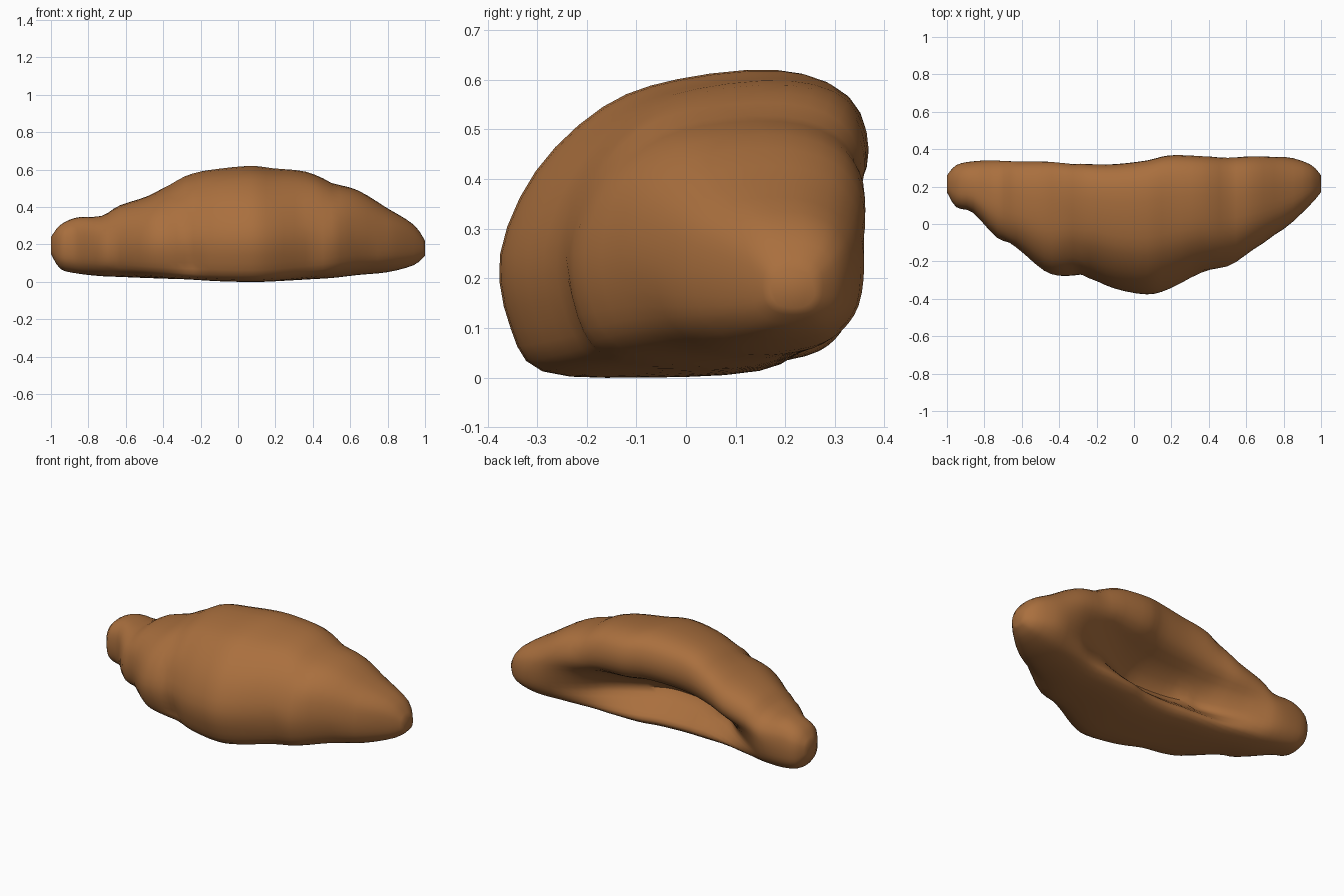
import bpy, bmesh, math
from mathutils import Vector

if "Cube" in bpy.data.objects:
    bpy.data.objects.remove(bpy.data.objects["Cube"])

crust = bpy.data.materials.new("baked crust brown")
crust.diffuse_color = (0.40, 0.16, 0.048, 1)
crust.use_nodes = True
crust.node_tree.nodes["Principled BSDF"].inputs["Base Color"].default_value = crust.diffuse_color

# Stations along the roll: x, front y, back y, bottom z, top z, hollow amount
STATIONS = [
    (-1.00, 0.17, 0.26, 0.15, 0.24, 0.0),
    (-0.95, 0.09, 0.315, 0.07, 0.305, 0.0),
    (-0.86, 0.06, 0.335, 0.045, 0.345, 0.0),
    (-0.73, -0.08, 0.35, 0.03, 0.355, 0.1),
    (-0.63, -0.125, 0.35, 0.025, 0.41, 0.3),
    (-0.48, -0.25, 0.35, 0.018, 0.46, 0.6),
    (-0.37, -0.28, 0.335, 0.015, 0.525, 0.85),
    (-0.24, -0.29, 0.32, 0.012, 0.58, 1.0),
    (-0.10, -0.345, 0.32, 0.004, 0.605, 1.0),
    (0.07, -0.375, 0.34, 0.0, 0.62, 1.0),
    (0.19, -0.345, 0.37, 0.002, 0.607, 0.95),
    (0.36, -0.26, 0.375, 0.01, 0.59, 0.75),
    (0.50, -0.23, 0.375, 0.018, 0.535, 0.5),
    (0.64, -0.135, 0.378, 0.035, 0.49, 0.25),
    (0.80, -0.03, 0.36, 0.052, 0.395, 0.0),
    (0.94, 0.10, 0.32, 0.09, 0.305, 0.0),
    (1.00, 0.17, 0.26, 0.14, 0.22, 0.0),
]

# Middle cross-section (0 front .. 1 back, 0 bottom .. 1 top), open at the back
HOLLOW = [(0, .40), (.03, .16), (.12, .02), (.40, 0), (.70, .02), (.79, .10),
          (.70, .20), (.58, .33), (.72, .48), (.93, .58), (1, .75), (.95, .93),
          (.78, 1), (.50, .97), (.29, .88), (.10, .67)]
# Matching angles of the plain rounded end section
ANGLES = [180, 203, 225, 248, 270, 293, 315, 338, 0, 18, 36, 56, 80, 105, 130, 155]


def catmull(p0, p1, p2, p3, t):
    return 0.5 * (2 * p1 + (p2 - p0) * t + (2 * p0 - 5 * p1 + 4 * p2 - p3) * t * t
                  + (3 * p1 - p0 - 3 * p2 + p3) * t ** 3)


def section(st):
    x, yf, yb, zb, zt, h = st
    pts = []
    for (u, w), a in zip(HOLLOW, ANGLES):
        c, s = math.cos(math.radians(a)), math.sin(math.radians(a))
        ru = 0.5 + 0.5 * math.copysign(abs(c) ** 0.8, c)
        rw = 0.5 + 0.5 * math.copysign(abs(s) ** 0.8, s)
        pu, pw = ru + (u - ru) * h, rw + (w - rw) * h
        pts.append(Vector((x, yf + (yb - yf) * pu, zb + (zt - zb) * pw)))
    n = len(pts)
    return [catmull(pts[i - 1], pts[i], pts[(i + 1) % n], pts[(i + 2) % n], k / 3)
            for i in range(n) for k in range(3)]


# Interpolate the sections lengthwise
rings = [section(s) for s in STATIONS]
fine = []
for i in range(len(rings) - 1):
    a, b = rings[max(i - 1, 0)], rings[i]
    c, d = rings[i + 1], rings[min(i + 2, len(rings) - 1)]
    for k in range(3):
        fine.append([catmull(*q, k / 3) for q in zip(a, b, c, d)])
fine.append(rings[-1])

# Pastry body: skin the rings and close both tips
bm = bmesh.new()
loops = [[bm.verts.new(p) for p in r] for r in fine]
for r0, r1 in zip(loops, loops[1:]):
    for i in range(len(r0)):
        j = (i + 1) % len(r0)
        bm.faces.new((r0[i], r0[j], r1[j], r1[i]))
bm.faces.new(loops[0])
bm.faces.new(loops[-1])

# Rolled layer folds: slanting steps over the crust, flat base left alone
for v in bm.verts:
    x, y, z = v.co
    if abs(x) > 0.9 or z < 0.06:
        continue
    for fx, depth in ((-0.27, 0.022), (-0.68, 0.012), (0.42, 0.012), (0.72, 0.01)):
        side = 1 if fx > 0 else -1
        d = (x - fx) * side + 0.25 * (0.35 - z)
        if 0 < d < 0.16:
            f = depth * (1 - d / 0.16) * min(1, d / 0.03)
            v.co.y += f * (1 if y < 0.1 else -0.3)
            v.co.z -= f * 0.6 * max(0, z - 0.2) / 0.3
bmesh.ops.recalc_face_normals(bm, faces=bm.faces)
mesh = bpy.data.meshes.new("pastry_body")
bm.to_mesh(mesh)
bm.free()
body = bpy.data.objects.new("pastry_body", mesh)
bpy.context.collection.objects.link(body)
mesh.materials.append(crust)
bpy.context.view_layer.objects.active = body
body.select_set(True)
bpy.ops.object.shade_smooth_by_angle(angle=math.radians(50))
